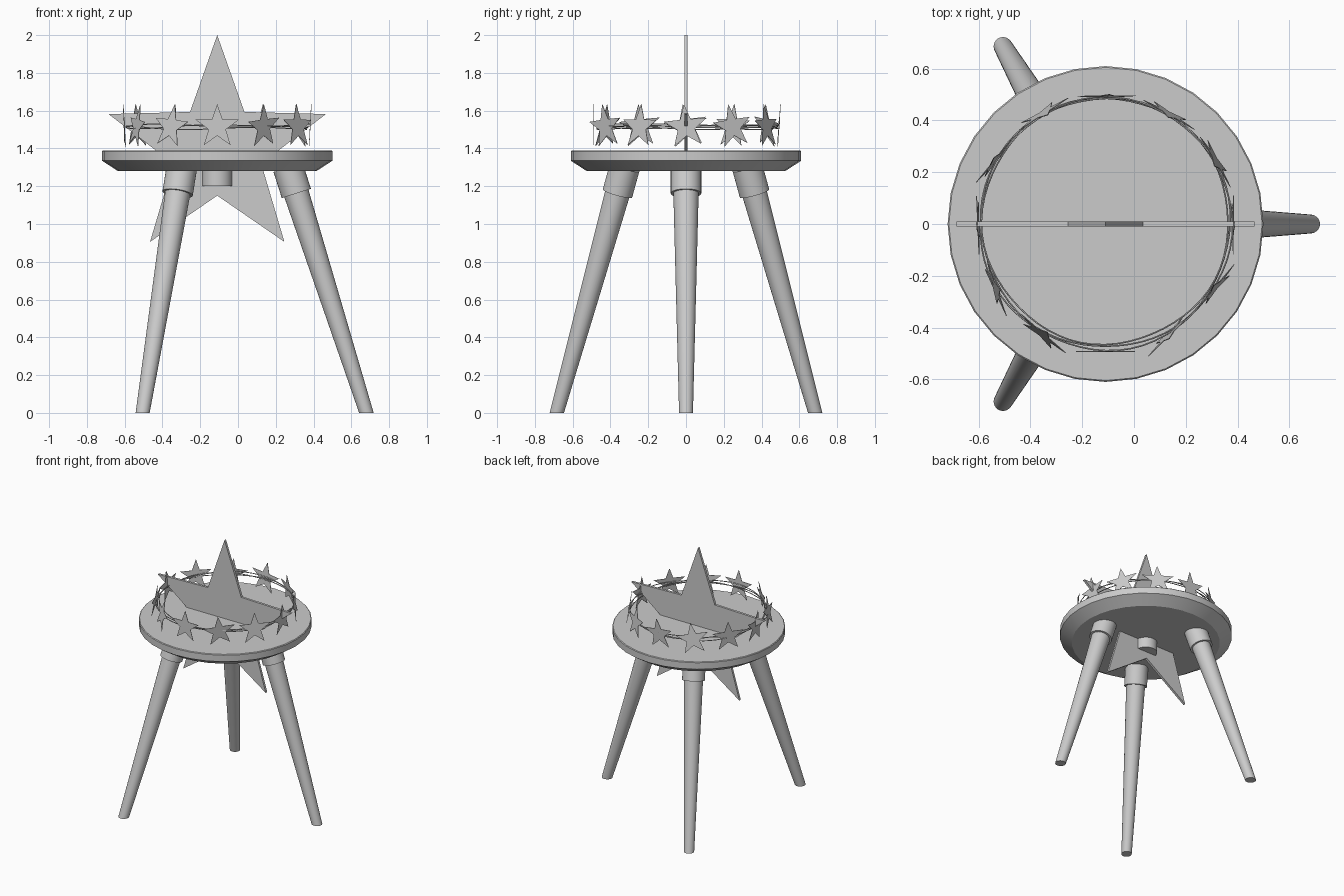
import bpy, bmesh, math, random
from mathutils import Matrix, Vector

if "Cube" in bpy.data.objects:
    bpy.data.objects.remove(bpy.data.objects["Cube"])

random.seed(4)
CX = -0.11  # x of the stool's central axis
AXIS = Matrix.Translation((CX, 0, 0))


def finish(name, bm, matrix=None, smooth=True):
    if matrix is not None:
        bmesh.ops.transform(bm, matrix=matrix, verts=bm.verts)
    bmesh.ops.recalc_face_normals(bm, faces=bm.faces)
    mesh = bpy.data.meshes.new(name)
    bm.to_mesh(mesh)
    bm.free()
    obj = bpy.data.objects.new(name, mesh)
    bpy.context.collection.objects.link(obj)
    if smooth:
        bpy.ops.object.select_all(action='DESELECT')
        obj.select_set(True)
        bpy.context.view_layer.objects.active = obj
        bpy.ops.object.shade_smooth_by_angle(angle=math.radians(30))
    return obj


def lathe(profile, sides=32):
    """Solid of revolution about z from (radius, height) pairs, capped."""
    bm = bmesh.new()
    rings = [[bm.verts.new((r * math.cos(math.tau * i / sides),
                            r * math.sin(math.tau * i / sides), z))
              for i in range(sides)] for r, z in profile]
    for a, b in zip(rings, rings[1:]):
        for i in range(sides):
            j = (i + 1) % sides
            bm.faces.new((a[i], a[j], b[j], b[i]))
    bm.faces.new(rings[0][::-1])
    bm.faces.new(rings[-1])
    return bm


def star(outer, inner, thick):
    """Five-pointed star plate in the xz plane, one point up."""
    bm = bmesh.new()
    verts = []
    for i in range(10):
        r, a = (inner if i % 2 else outer), math.pi * i / 5
        verts.append(bm.verts.new((r * math.sin(a), -thick / 2, r * math.cos(a))))
    face = bm.faces.new(verts)
    new = bmesh.ops.extrude_face_region(bm, geom=[face])['geom']
    bmesh.ops.translate(bm, vec=(0, thick, 0),
                        verts=[v for v in new if isinstance(v, bmesh.types.BMVert)])
    return bm


# Seat with chamfered underside, and hub below it
finish("seat", lathe([(0.525, 1.28), (0.61, 1.335), (0.61, 1.385), (0.605, 1.39)]), AXIS)
finish("hub", lathe([(0.08, 1.20), (0.08, 1.29)]), AXIS)

# Three splayed tapered legs, each with a sleeve at the top
foot, top = Vector((0.79, 0, 0)), Vector((0.375, 0, 1.30))
direction = (top - foot).normalized()
length = (top - foot).length
tilt = direction.to_track_quat('Z', 'Y').to_matrix().to_4x4()
for k in range(3):
    place = AXIS @ Matrix.Rotation(math.tau * k / 3, 4, 'Z')
    lean = Matrix.Translation(foot) @ tilt
    leg = lathe([(0.036, -0.03), (0.067, length - 0.14), (0.067, length - 0.01)])
    bmesh.ops.transform(leg, matrix=lean, verts=leg.verts)
    # foot cut level with the floor
    cut = bmesh.ops.bisect_plane(leg, geom=leg.verts[:] + leg.edges[:] + leg.faces[:],
                                 plane_co=(0, 0, 0), plane_no=(0, 0, 1), clear_inner=True)
    bmesh.ops.holes_fill(leg, edges=[e for e in cut['geom_cut']
                                     if isinstance(e, bmesh.types.BMEdge)])
    finish(f"leg_{k + 1}", leg, place)
    finish(f"leg_sleeve_{k + 1}", lathe([(0.081, length - 0.145), (0.081, length)]),
           place @ lean)

# Large upright star through the seat
finish("large_star", star(0.605, 0.245, 0.018), Matrix.Translation((CX, 0, 1.395)), False)

# Garland of twelve small stars, each slightly turned: (yaw, tilt) in degrees
turns = [(0, 3), (0, -8), (0, -7), (1, 4), (2, -8), (-9, 5),
         (2, 3), (-10, -8), (-10, -10), (0, 0), (15, 6), (-10, -6)]
for k, (yaw, lean) in enumerate(turns):
    a = math.tau * k / 12
    roll = 0 if k == 9 else random.uniform(-10, 10)
    m = (Matrix.Translation((CX + 0.492 * math.cos(a), 0.492 * math.sin(a), 1.515))
         @ Matrix.Rotation(a + math.pi / 2 + math.radians(yaw), 4, 'Z')
         @ Matrix.Rotation(math.radians(lean), 4, 'X')
         @ Matrix.Rotation(math.radians(roll), 4, 'Y'))
    finish(f"small_star_{k + 1}", star(0.12, 0.048, 0.003), m, False)

# Thin wavy wires carrying the small stars
for k, (radius, shift, phase) in enumerate([(0.482, 0.006, 0.0), (0.487, 0.0, 2.1),
                                            (0.476, 0.012, 4.2)]):
    curve = bpy.data.curves.new(f"garland_wire_{k + 1}", 'CURVE')
    curve.dimensions = '3D'
    curve.bevel_depth = 0.003
    curve.bevel_resolution = 1
    spline = curve.splines.new('POLY')
    spline.points.add(63)
    for i, p in enumerate(spline.points):
        a = math.tau * i / 64
        r = radius + 0.004 * math.sin(5 * a + phase)
        z = 1.515 + 0.010 * math.sin(a + phase) + 0.006 * math.sin(4 * a + phase)
        p.co = (CX + r * math.cos(a), shift + r * math.sin(a), z, 1)
    spline.use_cyclic_u = True
    wire = bpy.data.objects.new(curve.name, curve)
    bpy.context.collection.objects.link(wire)
